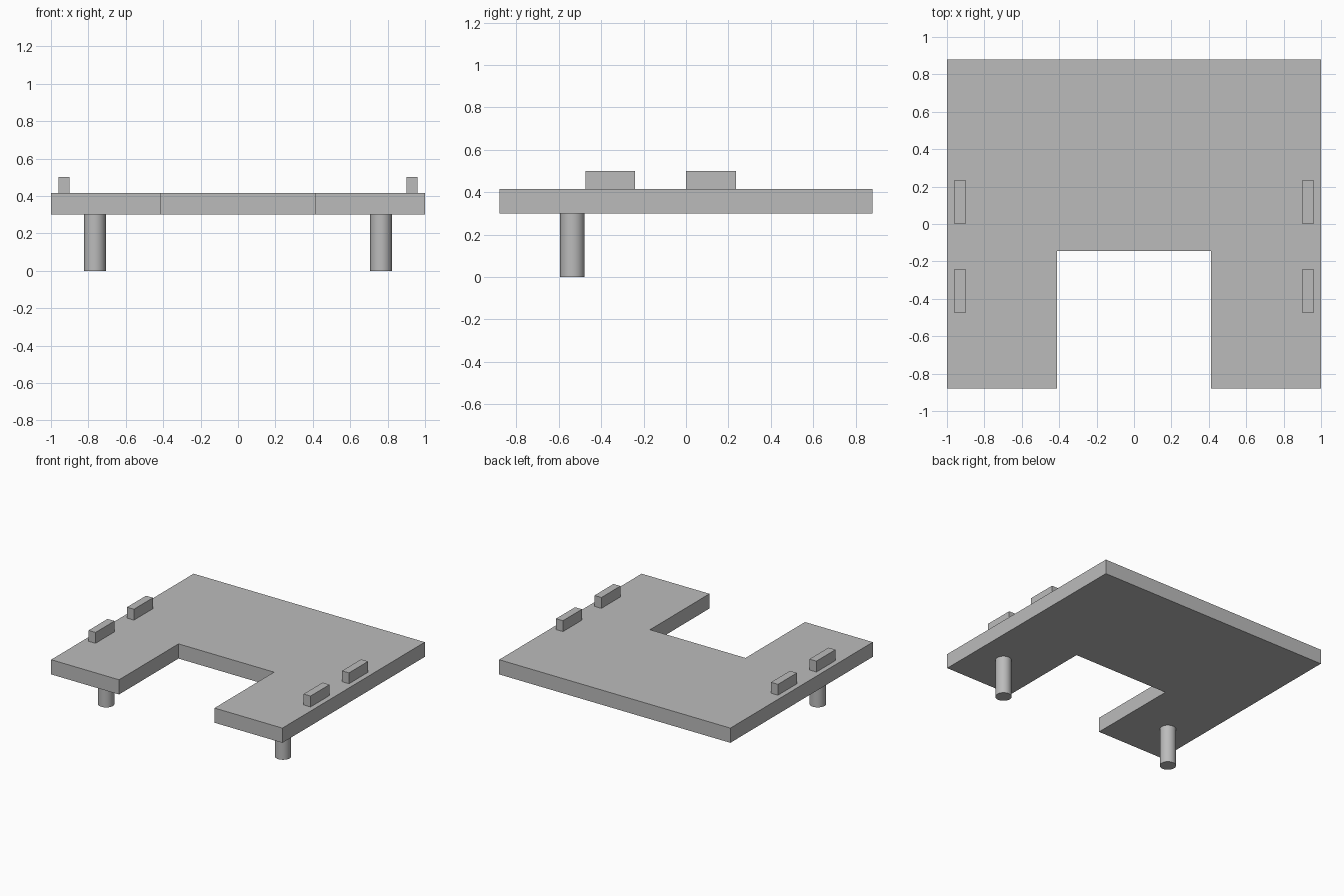
import bpy, bmesh, math

cube = bpy.data.objects.get("Cube")
if cube:
    bpy.data.objects.remove(cube, do_unlink=True)

# Single flat grey
grey = bpy.data.materials.new("plain grey")
grey.use_nodes = True
colour = (0.50, 0.50, 0.50, 1)
grey.diffuse_color = colour
grey.node_tree.nodes["Principled BSDF"].inputs["Base Color"].default_value = colour

SLAB_BOTTOM, SLAB_TOP, RAIL_TOP = 0.30, 0.415, 0.50
HALF_X, HALF_Y = 1.0, 0.88
NOTCH_X, NOTCH_Y = 0.413, -0.145


def prism(name, outline, z0, z1):
    """Extrude a flat outline from z0 up to z1."""
    bm = bmesh.new()
    base = bm.faces.new([bm.verts.new((x, y, z0)) for x, y in outline])
    top = bmesh.ops.extrude_face_region(bm, geom=[base], use_keep_orig=True)["geom"]
    moved = [v for v in top if isinstance(v, bmesh.types.BMVert)]
    bmesh.ops.translate(bm, verts=moved, vec=(0, 0, z1 - z0))
    bmesh.ops.recalc_face_normals(bm, faces=bm.faces)
    mesh = bpy.data.meshes.new(name)
    bm.to_mesh(mesh)
    bm.free()
    mesh.materials.append(grey)
    obj = bpy.data.objects.new(name, mesh)
    bpy.context.collection.objects.link(obj)
    return obj


# U-shaped top, notched at the front
right_half = [(NOTCH_X, NOTCH_Y), (NOTCH_X, -HALF_Y), (HALF_X, -HALF_Y), (HALF_X, HALF_Y)]
left_half = [(-x, y) for x, y in reversed(right_half)]
prism("table_top", right_half + left_half, SLAB_BOTTOM, SLAB_TOP)

for side, sign in (("left", 1), ("right", -1)):
    # Two small raised blocks along each side edge
    for place, y0, y1 in (("front", -0.475, -0.24), ("back", 0.0, 0.235)):
        x0, x1 = sorted((sign * 0.90, sign * 0.96))
        prism(f"{side}_{place}_block", [(x0, y0), (x1, y0), (x1, y1), (x0, y1)],
              SLAB_TOP, RAIL_TOP)

    # Round leg under each front arm
    bpy.ops.mesh.primitive_cylinder_add(
        vertices=32, radius=0.058, depth=SLAB_BOTTOM,
        location=(sign * 0.765, -0.536, SLAB_BOTTOM / 2))
    leg = bpy.context.object
    leg.name = f"{side}_leg"
    leg.data.materials.append(grey)
    bpy.ops.object.shade_smooth_by_angle(angle=math.radians(30))
